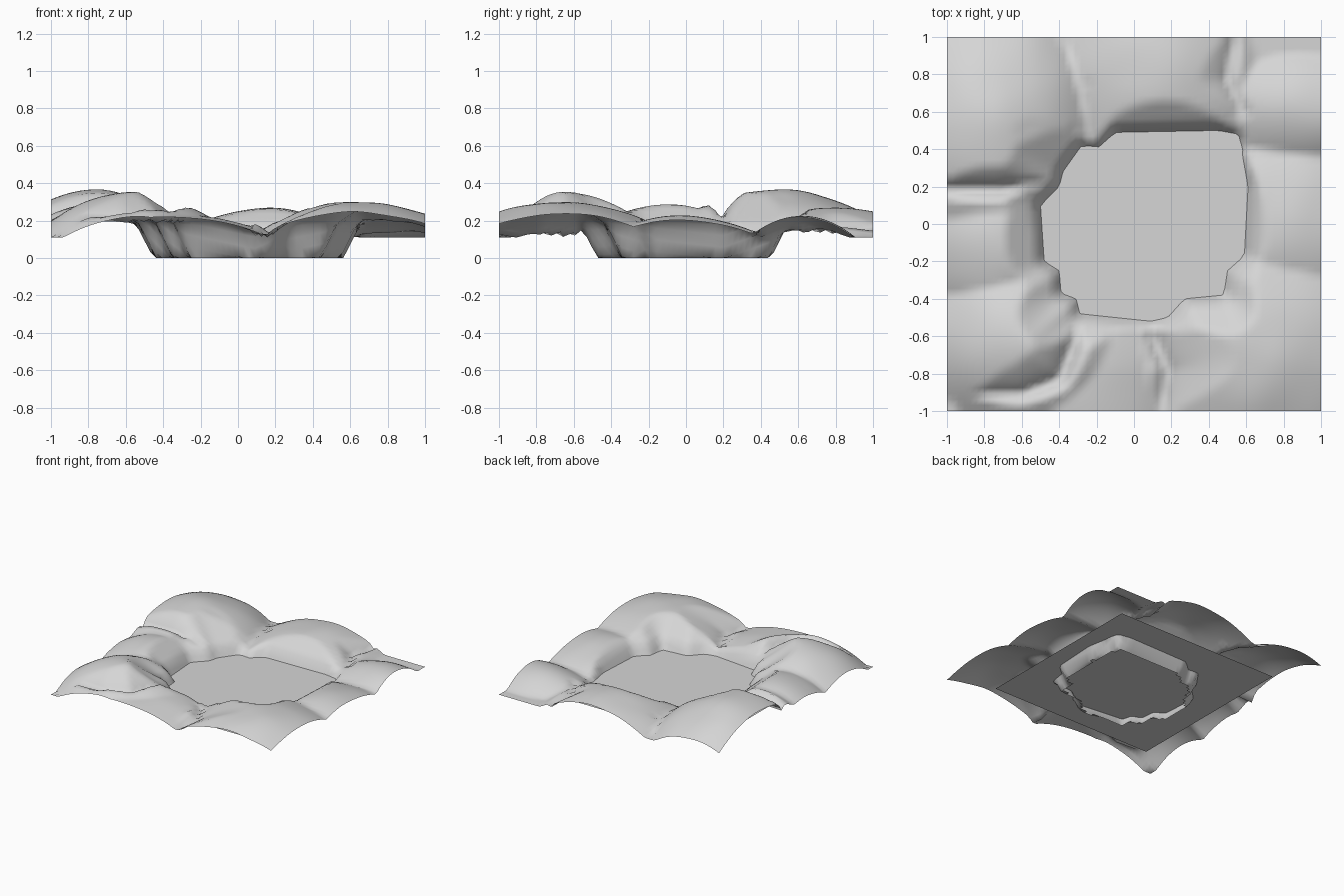
import bpy, bmesh
from math import sqrt
from mathutils import Vector, noise

if "Cube" in bpy.data.objects:
    bpy.data.objects.remove(bpy.data.objects["Cube"])

GREY = bpy.data.materials.new("light_grey")
GREY.diffuse_color = (0.67, 0.67, 0.67, 1)
GREY.use_nodes = True
GREY.node_tree.nodes["Principled BSDF"].inputs["Base Color"].default_value = GREY.diffuse_color

WATER_Z = 0.09
LOW_Z = 0.11      # lowest level of the land outside the basin

# rounded hills: x, y, height, falloff in x, falloff in y
HILLS = [
    (-0.76, 0.49, 0.365, 0.88, 0.58),
    (-0.56, -0.63, 0.350, 0.80, 0.95),
    (-0.70, -0.11, 0.290, 1.00, 0.85),
    (-0.35, -0.80, 0.235, 0.40, 0.40),
    (0.62, -0.66, 0.300, 0.42, 0.50),
    (0.15, 0.80, 0.265, 0.60, 0.40),
    (0.90, 0.62, 0.225, 0.60, 1.40),
    (0.80, -0.02, 0.225, 0.50, 0.55),
]

# creases between hills: bottom height, steepness, path
CREASES = [
    (0.11, 0.62, [(-1, 0.18), (-0.72, 0.18), (-0.5, 0.22)]),
    (0.12, 0.50, [(-1, -0.92), (-0.6, -0.91), (-0.4, -0.83), (-0.31, -0.6), (-0.3, -0.5)]),
    (0.06, 0.38, [(0.14, -1), (0.18, -0.78), (0.1, -0.6)]),
    (0.10, 0.42, [(-0.36, 1), (-0.25, 0.75), (-0.3, 0.48)]),
    (0.07, 0.42, [(0.54, 1), (0.5, 0.78), (0.58, 0.6)]),
]

# shoreline of the lake
SHORE = [
    (-0.5, 0.1), (-0.4, 0.2), (-0.38, 0.28), (-0.28, 0.42), (-0.19, 0.41),
    (-0.1, 0.49), (0.45, 0.5), (0.56, 0.48), (0.61, 0.2), (0.59, -0.17),
    (0.5, -0.25), (0.48, -0.38), (0.27, -0.4), (0.18, -0.5), (0.09, -0.52),
    (-0.29, -0.48), (-0.31, -0.4), (-0.39, -0.37), (-0.4, -0.25), (-0.48, -0.2),
]


def seg_dist(p, a, b):
    a, b = Vector(a), Vector(b)
    d = b - a
    t = max(0.0, min(1.0, (p - a).dot(d) / d.length_squared))
    return (p - a - d * t).length


def path_dist(p, pts):
    return min(seg_dist(p, a, b) for a, b in zip(pts, pts[1:]))


def inside(p, poly):
    hit = False
    for a, b in zip(poly, poly[1:] + poly[:1]):
        if (a[1] > p.y) != (b[1] > p.y):
            if p.x < a[0] + (p.y - a[1]) * (b[0] - a[0]) / (b[1] - a[1]):
                hit = not hit
    return hit


def height(x, y):
    p = Vector((x, y))
    z = max(h - kx * (x - cx) ** 2 - ky * (y - cy) ** 2 for cx, cy, h, kx, ky in HILLS)
    for base, steep, path in CREASES:
        z = min(z, base + steep * sqrt(path_dist(p, path) + 0.018))
    z += 0.010 * noise.noise(Vector((x * 4, y * 4, 0.3)))
    z = max(z, LOW_Z)
    # basin: gentle upper bank, then a steep wall
    d = path_dist(p, SHORE + SHORE[:1])
    if inside(p, SHORE):
        d = -d
    return max(0.0, min(z, WATER_Z + 2.0 * d, 0.145 + 0.7 * d))


def grid_object(name, segments, half, z_rule):
    bm = bmesh.new()
    bmesh.ops.create_grid(bm, x_segments=segments, y_segments=segments, size=half)
    for v in bm.verts:
        v.co.z = z_rule(v.co.x, v.co.y)
    # the basin is open at the bottom
    floor = [f for f in bm.faces if all(v.co.z < 0.001 for v in f.verts)]
    bmesh.ops.delete(bm, geom=floor, context='FACES')
    for f in bm.faces:
        f.smooth = True
    me = bpy.data.meshes.new(name)
    bm.to_mesh(me)
    bm.free()
    me.materials.append(GREY)
    ob = bpy.data.objects.new(name, me)
    bpy.context.collection.objects.link(ob)
    return ob


# hilly land around an open basin
grid_object("land", 64, 1.0, height)

# flat water sheet, reaching under the surrounding hills
grid_object("water", 1, 0.74, lambda x, y: WATER_Z)
